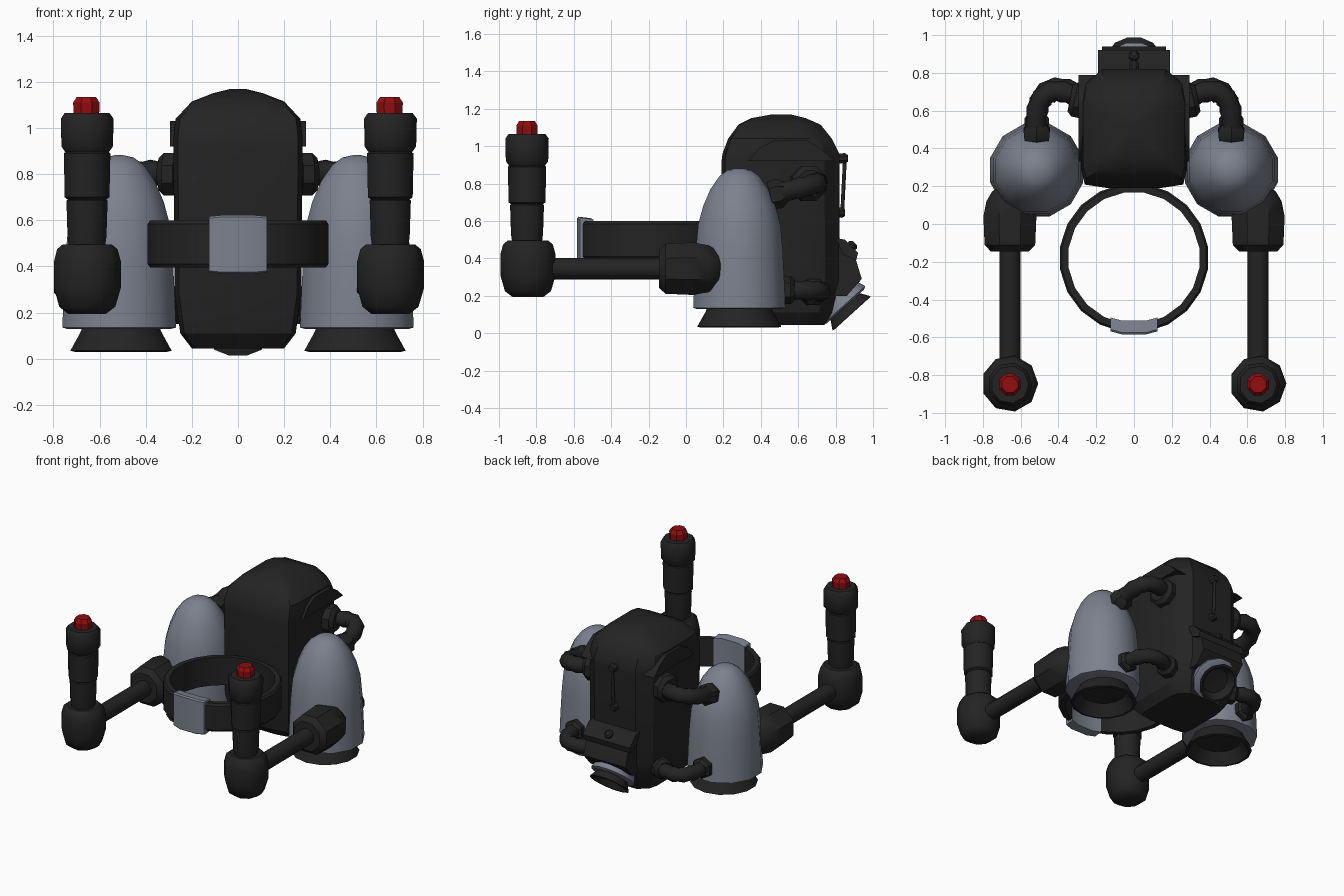
import bpy, bmesh, math
from mathutils import Vector

if "Cube" in bpy.data.objects:
    bpy.data.objects.remove(bpy.data.objects["Cube"])


def material(name, rgb):
    m = bpy.data.materials.new(name)
    m.diffuse_color = (*rgb, 1)
    m.use_nodes = True
    m.node_tree.nodes["Principled BSDF"].inputs["Base Color"].default_value = m.diffuse_color
    return m


BLACK = material("black rubber", (0.017, 0.017, 0.017))
GREY = material("blue grey metal", (0.20, 0.22, 0.27))
RED = material("button red", (0.28, 0.004, 0.005))


def finish(bm, name, mat, angle=35):
    bmesh.ops.recalc_face_normals(bm, faces=bm.faces)
    me = bpy.data.meshes.new(name)
    bm.to_mesh(me)
    bm.free()
    me.materials.append(mat)
    ob = bpy.data.objects.new(name, me)
    bpy.context.collection.objects.link(ob)
    bpy.ops.object.select_all(action='DESELECT')
    ob.select_set(True)
    bpy.context.view_layer.objects.active = ob
    bpy.ops.object.shade_smooth_by_angle(angle=math.radians(angle))
    return ob


def loft(name, rings, mat, angle=35, closed=False):
    """Skin a list of equal-length point rings; cap the ends unless closed."""
    bm = bmesh.new()
    vs = [[bm.verts.new(p) for p in r] for r in rings]
    pairs = list(zip(vs, vs[1:])) + ([(vs[-1], vs[0])] if closed else [])
    for a, b in pairs:
        for i in range(len(a)):
            j = (i + 1) % len(a)
            bm.faces.new((a[i], a[j], b[j], b[i]))
    if not closed:
        bm.faces.new(vs[0])
        bm.faces.new(vs[-1])
    return finish(bm, name, mat, angle)


def lathe(name, profile, origin, axis, sides, mat, angle=35, turn=0.5, closed=False):
    """Turn (radius, distance) pairs around an axis."""
    q = Vector(axis).to_track_quat('Z', 'Y')
    o = Vector(origin)
    rings = []
    for r, h in profile:
        ts = [2 * math.pi * (i + turn) / sides for i in range(sides)]
        rings.append([o + q @ Vector((r * math.cos(t), r * math.sin(t), h)) for t in ts])
    return loft(name, rings, mat, angle, closed)


def hose(name, ctrl, radius, mat, steps=12):
    """Ribbed tube along a cubic curve."""
    a, b, c, d = map(Vector, ctrl)
    rings = []
    for k in range(steps + 1):
        t = k / steps
        s = 1 - t
        p = a * s**3 + b * 3 * s * s * t + c * 3 * s * t * t + d * t**3
        tan = ((b - a) * s * s + (c - b) * 2 * s * t + (d - c) * t * t).normalized()
        u = tan.cross(Vector((0, 0, 1))).normalized()
        w = u.cross(tan)
        r = radius * (1.06 if k % 2 else 0.92)
        rings.append([p + r * (math.cos(n * math.pi / 4) * u + math.sin(n * math.pi / 4) * w)
                      for n in range(8)])
    return loft(name, rings, mat, 50)


def prism(name, outline, x0, x1, mat, angle=30):
    """Extrude a (y, z) outline from x0 to x1."""
    return loft(name, [[(x, y, z) for y, z in outline] for x in (x0, x1)], mat, angle)


# Main pack shell: rounded box section lofted upwards
half = [(0.5, -1), (0.93, -0.94), (1, -0.7), (1, 0.5), (0.92, 0.75), (0.6, 1)]
section = half + [(-x, y) for x, y in reversed(half)]
levels = [(0.045, 0.20, 0.29, 0.74), (0.11, 0.25, 0.23, 0.78), (0.28, 0.275, 0.20, 0.82),
          (0.92, 0.28, 0.19, 0.82), (0.96, 0.28, 0.195, 0.82), (1.04, 0.27, 0.225, 0.78),
          (1.115, 0.20, 0.28, 0.72), (1.15, 0.11, 0.35, 0.64), (1.17, 0.03, 0.46, 0.56)]
loft("pack_shell", [[(x * hx, (y0 + y1) / 2 + y * (y1 - y0) / 2, z) for x, y in section]
                    for z, hx, y0, y1 in levels], BLACK, 28)

# Parts found on both sides
for s, side in ((-1, "left"), (1, "right")):
    # Arched hood over the side of the shell
    arch = [(0.33, 0.92), (0.39, 0.99), (0.47, 1.03), (0.65, 1.03), (0.73, 0.98), (0.79, 0.92)]
    prism(side + "_hood_arch", arch, s * 0.2, s * 0.295, BLACK)

    # Fuel tank with rounded top
    tank = [(0.235, 0.13), (0.255, 0.135), (0.248, 0.30), (0.24, 0.45), (0.228, 0.58),
            (0.20, 0.68), (0.16, 0.77), (0.11, 0.84), (0.065, 0.872), (0.02, 0.882)]
    lathe(side + "_tank", tank, (s * 0.515, 0.285, 0), (0, 0, 1), 12, GREY, 50)

    # Hollow thruster under the tank
    bell = [(0.17, 0.14), (0.18, 0.115), (0.225, 0.035), (0.205, 0.03), (0.15, 0.11), (0.02, 0.12)]
    lathe(side + "_thruster", bell, (s * 0.507, 0.285, 0), (0, 0, 1), 14, BLACK, 40)

    # Hoses between the tank and the shell, with hex sockets
    hose(side + "_upper_hose", [(s * 0.26, 0.65, 0.80), (s * 0.44, 0.76, 0.81),
                                (s * 0.54, 0.70, 0.80), (s * 0.515, 0.46, 0.74)], 0.056, BLACK)
    lathe(side + "_upper_shell_socket", [(0.10, 0), (0.10, 0.05), (0.075, 0.075)],
          (s * 0.265, 0.65, 0.80), (s, 0.2, 0), 8, BLACK)
    lathe(side + "_upper_tank_socket", [(0.075, 0), (0.08, 0.05), (0.06, 0.08)],
          (s * 0.515, 0.45, 0.735), (0, 1, 0.25), 6, BLACK)
    hose(side + "_lower_hose", [(s * 0.24, 0.66, 0.22), (s * 0.40, 0.76, 0.22),
                                (s * 0.53, 0.76, 0.23), (s * 0.515, 0.50, 0.23)], 0.052, BLACK)
    lathe(side + "_lower_shell_socket", [(0.075, 0), (0.075, 0.05), (0.055, 0.07)],
          (s * 0.25, 0.67, 0.22), (s, 0.4, 0), 8, BLACK)
    lathe(side + "_lower_tank_socket", [(0.075, 0), (0.075, 0.05), (0.055, 0.07)],
          (s * 0.515, 0.51, 0.23), (0, 1, 0), 6, BLACK)

    # Control arm: shoulder, rod, elbow, grip and button
    x = s * 0.657
    lathe(side + "_shoulder", [(0.11, -0.145), (0.145, -0.11), (0.152, 0.04), (0.135, 0.12),
                               (0.10, 0.175), (0.05, 0.195)], (x, 0, 0.345), (0, 1, 0), 8, BLACK, 40)
    lathe(side + "_arm_rod", [(0.058, 0), (0.058, 0.65)], (x, -0.75, 0.345), (0, 1, 0), 10, BLACK, 50)
    lathe(side + "_elbow", [(0.085, 0.195), (0.125, 0.225), (0.15, 0.31), (0.15, 0.42),
                            (0.135, 0.475), (0.11, 0.495)], (x, -0.845, 0), (0, 0, 1), 9, BLACK, 40)
    grip = [(0.08, 0.48), (0.087, 0.53), (0.092, 0.685), (0.086, 0.69), (0.10, 0.70),
            (0.104, 0.89), (0.097, 0.895), (0.115, 0.92), (0.118, 1.04), (0.10, 1.065)]
    lathe(side + "_grip", grip, (x, -0.85, 0), (0, 0, 1), 9, BLACK, 40)
    lathe(side + "_button", [(0.06, 1.06), (0.062, 1.11), (0.045, 1.135)],
          (x, -0.85, 0), (0, 0, 1), 8, RED, 30)

# Waist belt ring
lathe("waist_belt", [(0.35, 0.395), (0.385, 0.395), (0.396, 0.41), (0.396, 0.585),
                     (0.385, 0.60), (0.35, 0.60)],
      (0, -0.18, 0), (0, 0, 1), 20, BLACK, 35, closed=True)

# Curved buckle around the front of the belt
rings = []
for bx, drop, e in ((-0.125, 0.02, 0.006), (-0.065, 0.004, 0), (0.065, 0.004, 0), (0.125, 0.02, 0.006)):
    y0, y1 = -0.588 + drop, -0.515 + drop
    rings.append([(bx, y0, 0.375 + e), (bx, y0, 0.615 - e), (bx, y0 + 0.01, 0.623 - e),
                  (bx, y1, 0.615 - e), (bx, y1, 0.375 + e), (bx, y0 + 0.01, 0.368 + e)])
loft("buckle", rings, GREY, 30)

# Slanted housing on the lower back, with a lid and a stud
housing = [(0.74, 0.50), (0.84, 0.49), (0.90, 0.42), (0.94, 0.29), (0.86, 0.20), (0.74, 0.20)]
prism("rear_housing", housing, -0.17, 0.17, BLACK)
lid = [(0.80, 0.51), (0.85, 0.50), (0.92, 0.43), (0.91, 0.39), (0.84, 0.42)]
prism("rear_housing_lid", lid, -0.19, 0.19, BLACK)
lathe("rear_stud", [(0.03, 0), (0.03, 0.035), (0.018, 0.045)], (0, 0.87, 0.45), (0, 0.7, 0.7), 8, BLACK)

# Tilted rear thruster: grey collar and hollow dark bell
axis = (0, 0.67, -0.74)
lathe("rear_collar", [(0.10, -0.16), (0.125, -0.09), (0.158, 0), (0.14, 0.01)],
      (0, 0.845, 0.15), axis, 12, GREY, 40)
lathe("rear_thruster", [(0.10, -0.02), (0.11, 0.01), (0.142, 0.06), (0.125, 0.062), (0.09, 0.02),
                        (0.02, 0.015)], (0, 0.845, 0.15), axis, 12, BLACK, 40)

# Thin lever on the upper back with a knob at each end
lathe("lever_rod", [(0.011, 0), (0.011, 0.30)], (0, 0.835, 0.64), (0, 0.05, 1), 8, BLACK, 50)
for z, y in ((0.645, 0.825), (0.935, 0.84)):
    lathe("lever_knob", [(0.028, -0.03), (0.03, 0.01), (0.02, 0.025)], (0, y, z), (0, 1, 0), 8, BLACK)
